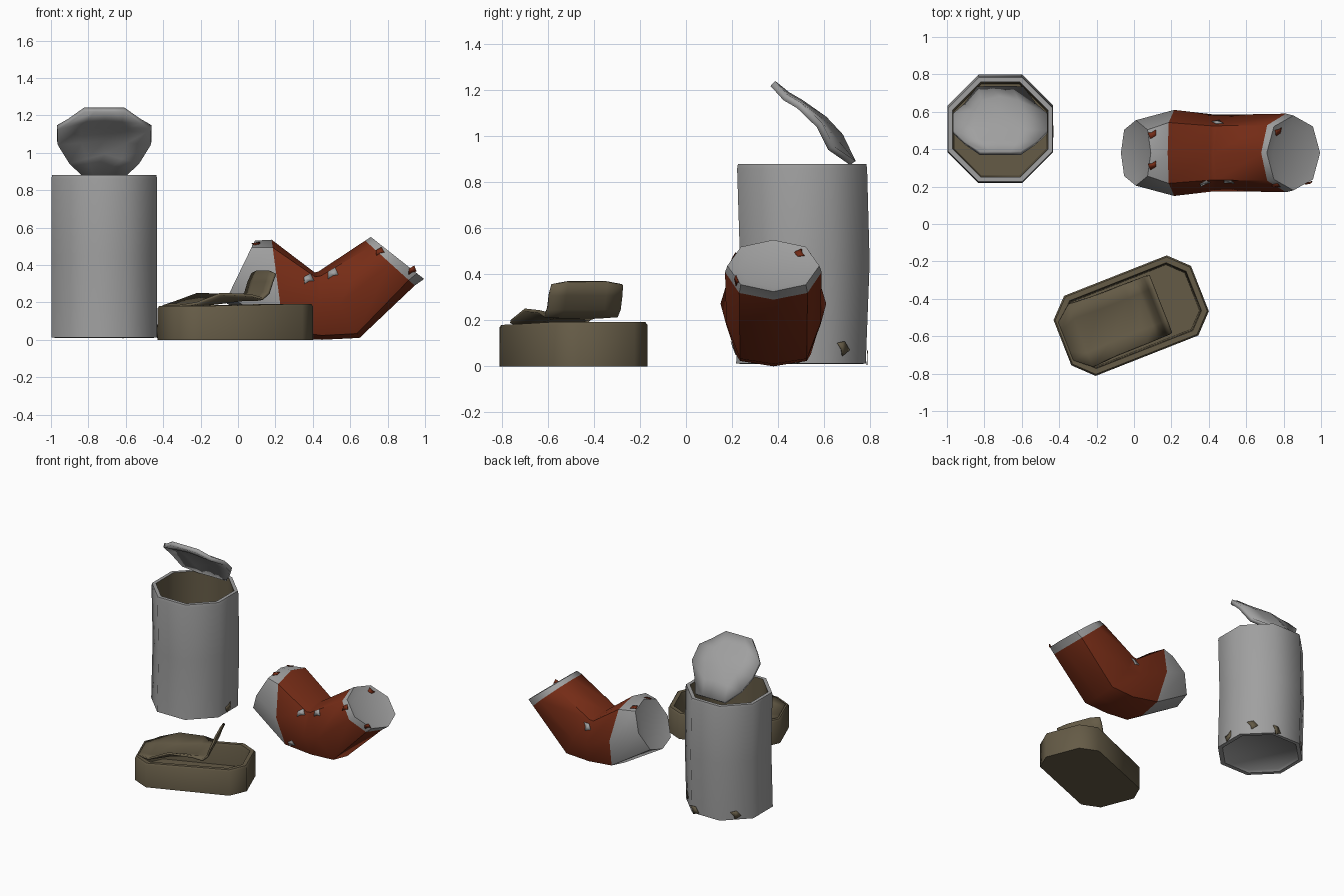
import bpy, bmesh, math
from mathutils import Vector

if "Cube" in bpy.data.objects:
    bpy.data.objects.remove(bpy.data.objects["Cube"])


def material(name, rgb):
    m = bpy.data.materials.new(name)
    m.diffuse_color = (*rgb, 1)
    m.use_nodes = True
    m.node_tree.nodes["Principled BSDF"].inputs["Base Color"].default_value = m.diffuse_color
    return m


GREY = material("bare_metal", (0.35, 0.35, 0.35))
BROWN = material("dull_brown_tin", (0.13, 0.105, 0.062))
RED = material("red_paint", (0.18, 0.025, 0.008))


def finish(name, bm, mats, angle=50):
    bmesh.ops.recalc_face_normals(bm, faces=bm.faces)
    me = bpy.data.meshes.new(name)
    bm.to_mesh(me)
    bm.free()
    for m in mats:
        me.materials.append(m)
    ob = bpy.data.objects.new(name, me)
    bpy.context.collection.objects.link(ob)
    bpy.ops.object.select_all(action='DESELECT')
    ob.select_set(True)
    bpy.context.view_layer.objects.active = ob
    bpy.ops.object.shade_smooth_by_angle(angle=math.radians(angle))
    return ob


def loft(name, rings, mats, seg_mat):
    """Closed rings joined in order, capped at both ends; seg_mat per band."""
    bm = bmesh.new()
    vr = [[bm.verts.new(p) for p in r] for r in rings]
    n = len(vr[0])
    for k in range(len(vr) - 1):
        for i in range(n):
            j = (i + 1) % n
            f = bm.faces.new((vr[k][i], vr[k][j], vr[k + 1][j], vr[k + 1][i]))
            f.material_index = seg_mat[k]
    bm.faces.new(vr[0]).material_index = seg_mat[0]
    bm.faces.new(vr[-1]).material_index = seg_mat[-1]
    return finish(name, bm, mats)


def sheet(name, rows, mat, thick):
    bm = bmesh.new()
    g = [[bm.verts.new(p) for p in r] for r in rows]
    for a, b in zip(g, g[1:]):
        for i in range(len(a) - 1):
            bm.faces.new((a[i], a[i + 1], b[i + 1], b[i]))
    ob = finish(name, bm, [mat])
    s = ob.modifiers.new("thickness", 'SOLIDIFY')
    s.thickness, s.offset = thick, 0
    return ob


def chip(name, ob, centre, size, mat):
    """Thin irregular flake lying on the surface nearest to centre."""
    ok, p, n, _ = ob.closest_point_on_mesh(Vector(centre))
    t = n.orthogonal().normalized()
    b = n.cross(t)
    bm = bmesh.new()
    shape = ((-1, -.4), (.2, -.7), (1, .1), (.1, .3), (-.5, .8))
    bm.faces.new([bm.verts.new(p + n * .004 + (t * u + b * v) * size) for u, v in shape])
    me_ob = finish(name, bm, [mat])
    me_ob.modifiers.new("thickness", 'SOLIDIFY').thickness = .003


# Tall open can: outer wall, rim, brown inner wall
def octagon(r, z, dy=0.0):
    return [(-.715 + r * math.cos(math.radians(22.5 + 45 * i)),
             .505 + dy + r * math.sin(math.radians(22.5 + 45 * i)), z) for i in range(8)]


tall = loft("tall_can",
            [octagon(.26, .025), octagon(.275, .01), octagon(.305, .012, -.005), octagon(.305, .45, .012),
             octagon(.306, .86), octagon(.302, .88), octagon(.275, .88),
             octagon(.272, .45), octagon(.265, .05)],
            [GREY, BROWN], [0, 0, 0, 0, 0, 0, 1, 1])

# Crumpled lid bent back: y, z, half width, droop of the edges
rows = []
for y, z, w, d in ((.725, .885, .12, 0), (.67, 1.0, .19, .05), (.60, 1.075, .25, .025),
                   (.50, 1.145, .252, .01), (.44, 1.18, .19, .01), (.378, 1.23, .108, 0)):
    rows.append([(-.715 + w * s, y - d * abs(s) * .8, z - d * abs(s)) for s in (-1, -.5, 0, .5, 1)])
sheet("tall_can_lid", rows, GREY, .03)


# Bent drink can lying down: cross-sections from top and bottom points
def section(tx, tz, bx, bz, hw, boxy=1.0):
    c, h = Vector(((tx + bx) / 2, .38, (tz + bz) / 2)), Vector(((tx - bx) / 2, 0, (tz - bz) / 2))
    pts = []
    for i in range(8):
        a = math.radians(45 * i)
        ca, sa = math.cos(a), math.sin(a)
        if i % 2:
            ca, sa = math.copysign(.707 ** boxy, ca), math.copysign(.707, sa)
        pts.append(c + h * ca + Vector((0, hw * sa, 0)))
    return pts


drink = loft("bent_drink_can",
             [section(.07, .46, -.03, .25, .13), section(.09, .53, -.07, .2, .175, .7),
              section(.18, .535, .25, .01, .23, .5), section(.41, .36, .45, .0, .205, .4),
              section(.43, .365, .65, .01, .205, .4), section(.68, .53, .945, .29, .21, .8),
              section(.71, .55, .995, .325, .2, .9), section(.74, .51, .95, .345, .15, .9)],
             [GREY, RED], [0, 0, 1, 1, 1, 0, 0])

# Low fish tin, turned on the ground
ANG = math.radians(21.5)


def tin(u, v, z):
    return (-.015 + u * math.cos(ANG) - v * math.sin(ANG),
            -.49 + u * math.sin(ANG) + v * math.cos(ANG), z)


def tin_ring(inset, z):
    a, b, c = .395 - inset, .23 - inset, .1 - inset * .5
    pts = ((a, b - c), (a - c, b), (c - a, b), (-a, b - c),
           (-a, c - b), (c - a, -b), (a - c, -b), (a, c - b))
    return [tin(u, v, z - (.012 if u < 0 and z > .1 else 0)) for u, v in pts]


loft("fish_tin", [tin_ring(0, 0), tin_ring(0, .18), tin_ring(.008, .192), tin_ring(.035, .192),
                  tin_ring(.04, .17), tin_ring(.045, .03)], [BROWN], [0] * 5)

# Peeled tin lid: u, z at the middle, z at the edges, half width
rows = []
for u, zm, ze, w in ((-.375, .178, .178, .11), (-.29, .182, .195, .18), (-.15, .195, .245, .17),
                     (.02, .215, .238, .17), (.09, .215, .22, .17), (.125, .25, .25, .17),
                     (.145, .31, .31, .17), (.165, .368, .355, .165)):
    rows.append([tin(u, w * s, zm if abs(s) < .7 else ze) for s in (-1, -.55, .55, 1)])
sheet("fish_tin_lid", rows, BROWN, .014)

# Chipped paint and rust flakes
for i, c in enumerate(((.38, .2, .33), (.5, .2, .36), (.3, .22, .08), (.45, .56, .3))):
    chip(f"bare_chip_{i}", drink, c, .035, GREY)
for i, c in enumerate(((.1, .48, .5), (.1, .32, .5), (.76, .24, .45), (.76, .5, .48), (.93, .22, .37))):
    chip(f"red_chip_{i}", drink, c, .028, RED)
for i, c in enumerate(((-.62, .85, .04), (-.95, .75, .05), (-.4, .5, .05), (-.45, .72, .08))):
    chip(f"rust_chip_{i}", tall, c, .04, BROWN)
